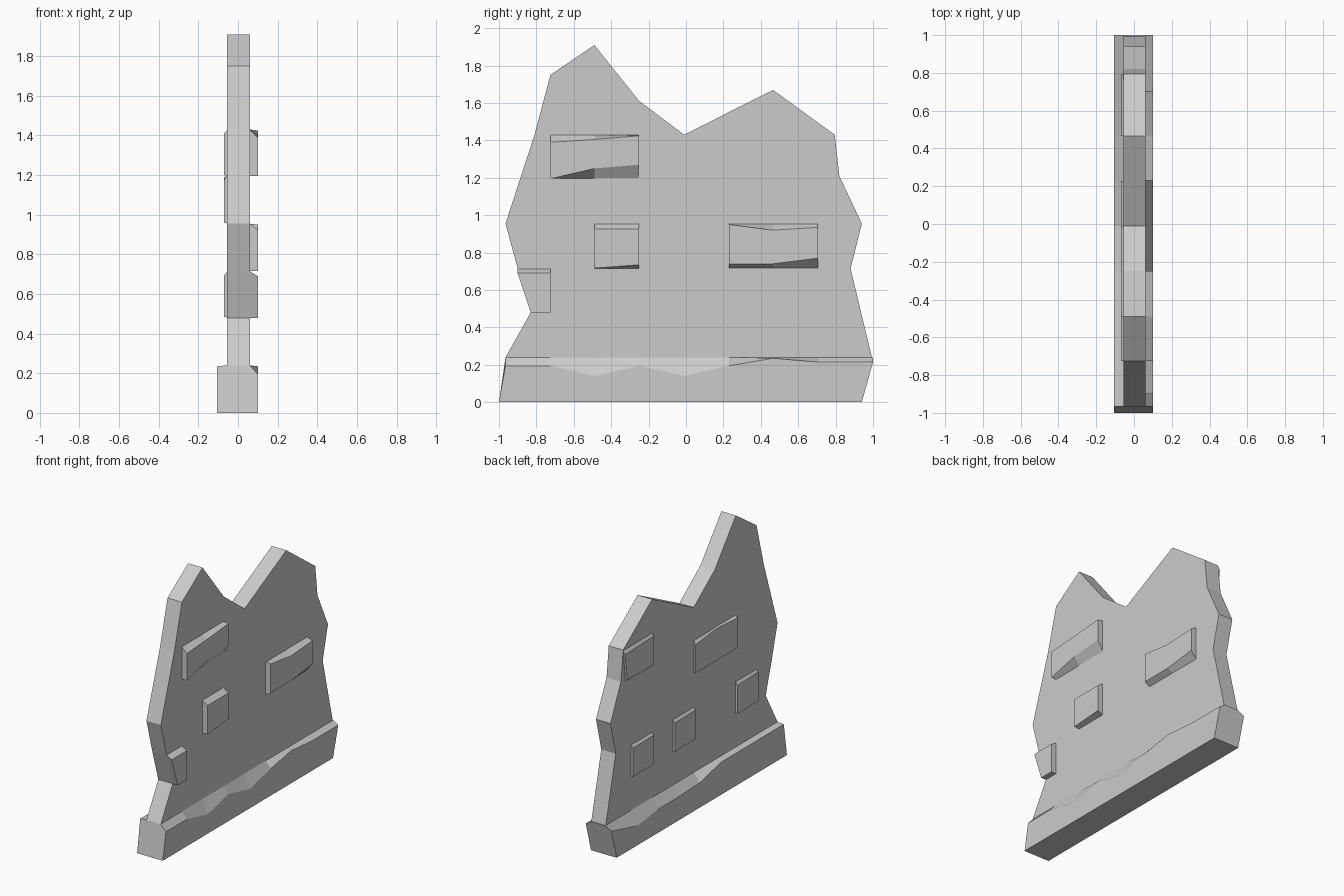
import bpy, bmesh

X_BACK, X_FRONT = -0.055, 0.06   # wall faces


def loft(name, rings):
    """Closed solid through matching rings of (x, y, z) points."""
    bm = bmesh.new()
    rows = [[bm.verts.new(p) for p in ring] for ring in rings]
    n = len(rows[0])
    for a, b in zip(rows, rows[1:]):
        for i in range(n):
            j = (i + 1) % n
            bm.faces.new((a[i], a[j], b[j], b[i]))
    bm.faces.new(rows[0])
    bm.faces.new(rows[-1][::-1])
    bmesh.ops.recalc_face_normals(bm, faces=bm.faces)
    mesh = bpy.data.meshes.new(name)
    bm.to_mesh(mesh)
    bm.free()
    obj = bpy.data.objects.new(name, mesh)
    bpy.context.collection.objects.link(obj)
    return obj


# Broken wall slab: ragged outline extruded through its thickness
outline = [(-0.96, 0.02), (-0.965, 0.24), (-0.83, 0.48), (-0.90, 0.715),
           (-0.965, 0.955), (-0.81, 1.43), (-0.725, 1.75), (-0.49, 1.91),
           (-0.25, 1.61), (-0.01, 1.43), (0.465, 1.67), (0.795, 1.43),
           (0.82, 1.21), (0.94, 0.955), (0.88, 0.715), (0.995, 0.235),
           (0.93, 0.02)]
loft("wall_slab", [[(x, y, z) for y, z in outline] for x in (X_BACK, X_FRONT)])

# Plinth: chipped chamfers along both top edges
# stations: y at bottom, y at top, back lip height, front lip height
plinth = [(-1.0, -0.965, 0.235, 0.195), (-0.725, -0.725, 0.235, 0.195),
          (-0.49, -0.49, 0.235, 0.14), (-0.25, -0.25, 0.235, 0.195),
          (-0.01, -0.01, 0.18, 0.14), (0.23, 0.23, 0.17, 0.195),
          (0.465, 0.465, 0.17, 0.235), (0.705, 0.705, 0.14, 0.215),
          (0.94, 1.0, 0.215, 0.215)]
loft("plinth", [[(-0.105, yb, 0), (-0.105, yt, zb), (X_BACK, yt, 0.24),
                 (X_FRONT, yt, 0.24), (0.10, yt, zf), (0.10, yb, 0)]
                for yb, yt, zb, zf in plinth])


def brick(name, side, z0, z1, stations):
    """Raised brick; stations: y bottom, y top, outer bottom z, outer top z."""
    root, face = (X_FRONT - 0.003, 0.10) if side > 0 else (X_BACK + 0.003, -0.07)
    loft(name, [[(root, yb, z0), (root, yt, z1), (face, yt, zt), (face, yb, zb)]
                for yb, yt, zb, zt in stations])


# Bricks on the +x face
brick("front_brick_upper", 1, 1.195, 1.43,
      [(-0.725, -0.725, 1.195, 1.39), (-0.49, -0.49, 1.25, 1.405),
       (-0.25, -0.25, 1.27, 1.425)])
brick("front_brick_middle", 1, 0.715, 0.955,
      [(-0.49, -0.49, 0.717, 0.925), (-0.25, -0.25, 0.735, 0.925)])
brick("front_brick_wide", 1, 0.715, 0.955,
      [(0.23, 0.23, 0.74, 0.95), (0.465, 0.465, 0.74, 0.92),
       (0.705, 0.705, 0.77, 0.935)])
brick("front_brick_edge", 1, 0.48, 0.715,
      [(-0.83, -0.90, 0.48, 0.69), (-0.725, -0.725, 0.48, 0.69)])

# Bricks on the -x face
brick("back_brick_wide", -1, 0.955, 1.195,
      [(-0.49, -0.49, 0.96, 1.175), (-0.25, -0.25, 0.96, 1.19),
       (-0.01, -0.01, 0.96, 1.165)])
brick("back_brick_edge", -1, 1.195, 1.43,
      [(0.465, 0.465, 1.2, 1.41), (0.77, 0.795, 1.21, 1.40)])
for i, y in enumerate((-0.725, -0.01, 0.465)):
    brick(f"back_brick_low_{i + 1}", -1, 0.48, 0.715,
          [(y, y, 0.485, 0.695), (y + 0.238, y + 0.238, 0.485, 0.69)])
